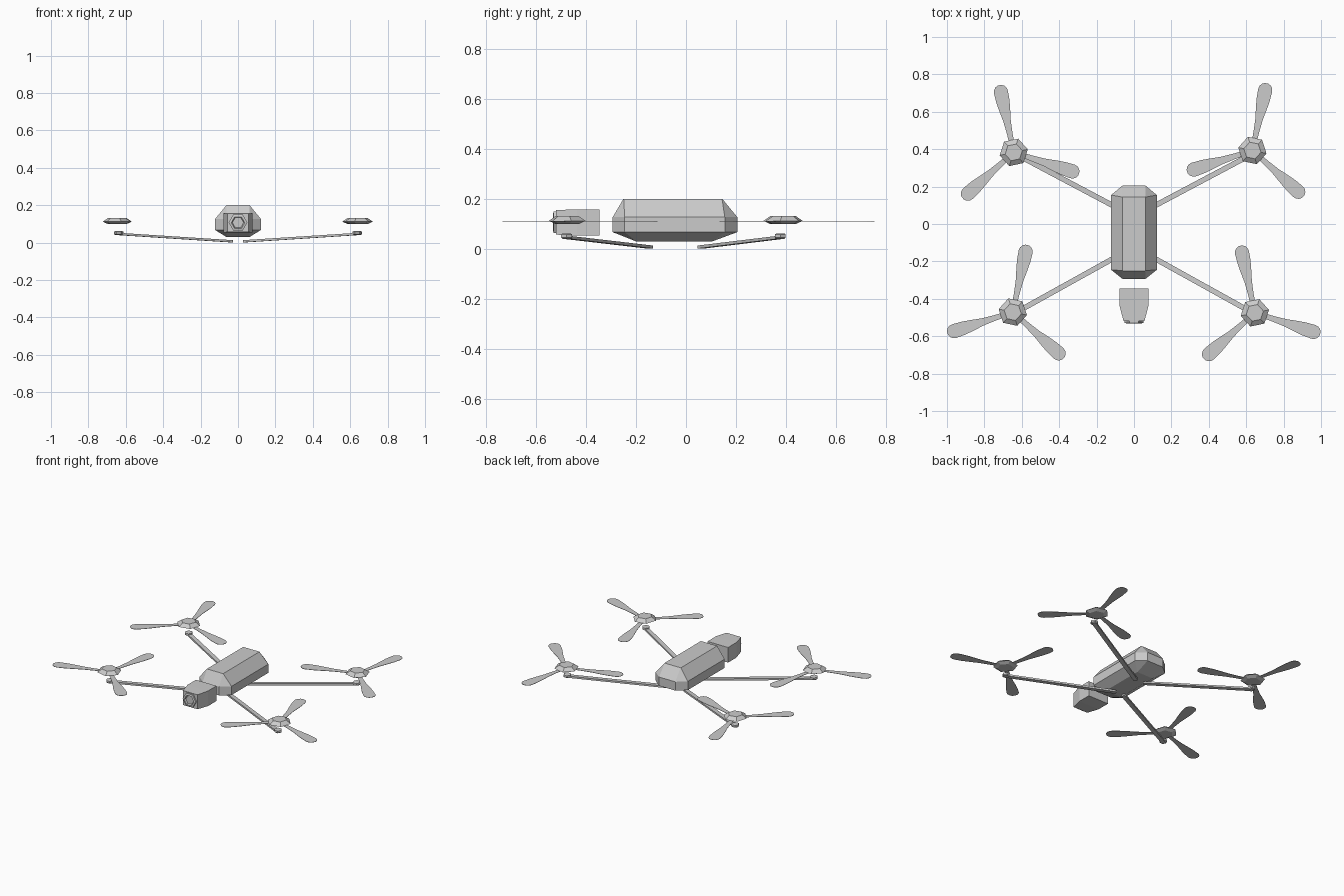
import bpy, bmesh
from math import cos, sin, pi, radians, atan2, hypot
from mathutils import Matrix, Vector

if "Cube" in bpy.data.objects:
    bpy.data.objects.remove(bpy.data.objects["Cube"])


def make_object(name, bm, matrix=None):
    if matrix:
        bm.transform(matrix)
    bmesh.ops.remove_doubles(bm, verts=bm.verts, dist=1e-5)
    bmesh.ops.recalc_face_normals(bm, faces=bm.faces)
    mesh = bpy.data.meshes.new(name)
    bm.to_mesh(mesh)
    bm.free()
    obj = bpy.data.objects.new(name, mesh)
    bpy.context.collection.objects.link(obj)
    return obj


def loft(bm, rings):
    """Join equal-length rings of points and cap both ends."""
    loops = [[bm.verts.new(p) for p in ring] for ring in rings]
    for a, b in zip(loops, loops[1:]):
        for i in range(len(a)):
            j = (i + 1) % len(a)
            bm.faces.new((a[i], a[j], b[j], b[i]))
    bm.faces.new(loops[0][::-1])
    bm.faces.new(loops[-1])


def hexagon(r, z, turn=0):
    return [(r * cos(turn + i * pi / 3), r * sin(turn + i * pi / 3), z) for i in range(6)]


# Body: faceted capsule with chamfers on every side
def plan(y_front, y_back, z, inset_x, side_x, side_front, side_back):
    i, s = inset_x, side_x
    return [(-i, y_front, z), (i, y_front, z), (s, side_front, z), (s, side_back, z),
            (i, y_back, z), (-i, y_back, z), (-s, side_back, z), (-s, side_front, z)]


bm = bmesh.new()
loft(bm, [plan(-0.20, 0.105, 0.03, 0.06, 0.062, -0.199, 0.104),
          plan(-0.293, 0.205, 0.067, 0.062, 0.122, -0.245, 0.155),
          plan(-0.293, 0.205, 0.127, 0.062, 0.122, -0.245, 0.155),
          plan(-0.25, 0.145, 0.20, 0.06, 0.062, -0.249, 0.144)])
make_object("body", bm)


# Camera housing: box tapering toward the front
def section(y, half_x, low, high):
    return [(-half_x, y, low), (half_x, y, low), (half_x, y, high), (-half_x, y, high)]


bm = bmesh.new()
loft(bm, [section(-0.345, 0.078, 0.053, 0.157),
          section(-0.435, 0.078, 0.053, 0.157),
          section(-0.519, 0.056, 0.057, 0.156)])
make_object("camera_housing", bm)

# Lens: hexagonal rim with a recess
bm = bmesh.new()
loft(bm, [hexagon(0.050, -0.01), hexagon(0.050, 0.010), hexagon(0.036, 0.013),
          hexagon(0.030, 0.004)])
make_object("camera_lens", bm, Matrix.Translation((0, -0.519, 0.107)) @ Matrix.Rotation(pi / 2, 4, 'X'))


# Arm: flat bar with rounded ends, rising outward
def add_arm(name, start, end):
    a, b = Vector(start), Vector(end)
    length = hypot(b.x - a.x, b.y - a.y)
    half, thick = 0.014, 0.006
    pts = []
    for centre, base in ((length, -pi / 2), (0, pi / 2)):
        for k in range(7):
            t = base + k * pi / 6
            pts.append((centre + half * cos(t), half * sin(t)))
    rise = (b.z - a.z) / length
    bm = bmesh.new()
    loft(bm, [[(x, y, x * rise + s * thick) for x, y in pts] for s in (-1, 1)])
    turn = Matrix.Rotation(atan2(b.y - a.y, b.x - a.x), 4, 'Z')
    make_object(name, bm, Matrix.Translation(a) @ turn)


# Propeller: three thin paddle blades at 120 degrees
BLADE = [(0.04, 0.013), (0.10, 0.015), (0.17, 0.020), (0.24, 0.031), (0.28, 0.036)]


def add_propeller(name, x, y, angle):
    upper = BLADE + [(0.33 + 0.038 * cos(t), 0.038 * sin(t))
                     for t in (radians(d) for d in (90, 65, 40, 15))]
    outline = upper + [(u, -v) for u, v in reversed(upper)]
    bm = bmesh.new()
    for i in range(3):
        t = angle + i * 2 * pi / 3
        spun = [(u * cos(t) - v * sin(t), u * sin(t) + v * cos(t)) for u, v in outline]
        loft(bm, [[(px, py, z) for px, py in spun] for z in (0.109, 0.111)])
    make_object(name, bm, Matrix.Translation((x, y, 0)))


# Four rotor units: arm, mount, hub and propeller
ROTORS = [("back_left", -0.643, 0.383, 102), ("back_right", 0.633, 0.393, 78),
          ("front_left", -0.648, -0.471, 78), ("front_right", 0.646, -0.475, 102)]

for label, x, y, degrees in ROTORS:
    angle = radians(degrees)
    side = 1 if x > 0 else -1
    inner_y = 0.06 if y > 0 else -0.145
    tip_y = 0.377 if y > 0 else -0.477
    add_arm(label + "_arm", (side * 0.04, inner_y, 0.0075), (side * 0.638, tip_y, 0.046))

    bm = bmesh.new()
    loft(bm, [hexagon(0.018, 0.040), hexagon(0.025, 0.045), hexagon(0.025, 0.058),
              hexagon(0.020, 0.061)])
    make_object(label + "_motor_mount", bm, Matrix.Translation((side * 0.638, tip_y, 0)))

    bm = bmesh.new()
    turn = angle - pi / 6
    loft(bm, [hexagon(0.050, 0.100, turn), hexagon(0.077, 0.112, turn),
              hexagon(0.047, 0.132, turn)])
    make_object(label + "_hub", bm, Matrix.Translation((x, y, 0)))

    add_propeller(label + "_propeller", x, y, angle)
